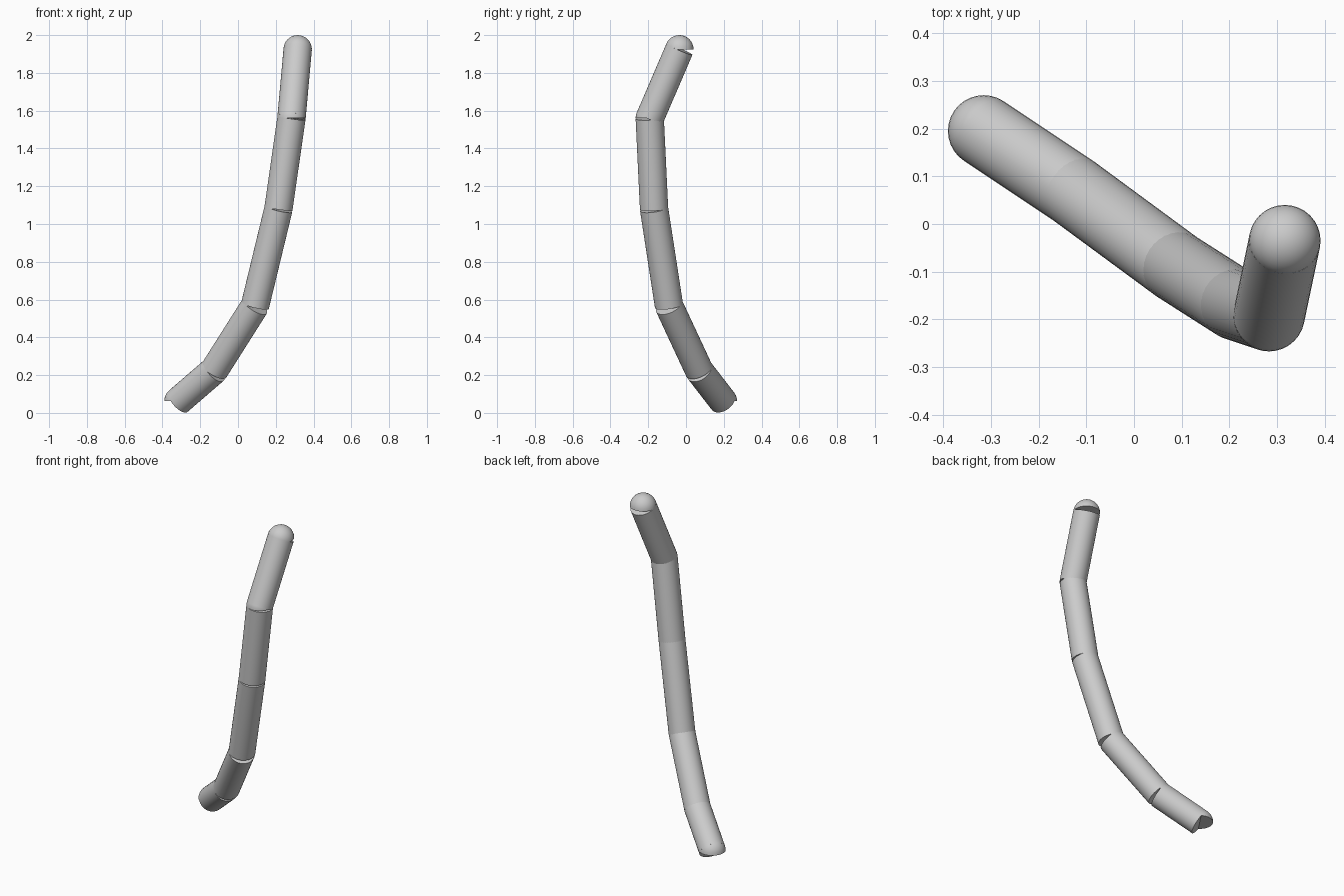
import bpy, bmesh
from mathutils import Vector, Matrix

if "Cube" in bpy.data.objects:
    bpy.data.objects.remove(bpy.data.objects["Cube"], do_unlink=True)

RADIUS = 0.075
SIDES = 32
# Centre line, from the low end to the top
JOINTS = [Vector(p) for p in (
    (-0.315, 0.195, 0.063), (-0.126, 0.069, 0.226), (0.09, -0.09, 0.567),
    (0.214, -0.169, 1.08), (0.283, -0.192, 1.56), (0.316, -0.035, 1.925))]

grey = bpy.data.materials.new("plain grey")
grey.use_nodes = True
grey.diffuse_color = (0.6, 0.6, 0.6, 1)
grey.node_tree.nodes["Principled BSDF"].inputs["Base Color"].default_value = grey.diffuse_color


def finish(bm, name):
    """Turn a bmesh into a smooth object with sharp cap edges."""
    mesh = bpy.data.meshes.new(name)
    bm.to_mesh(mesh)
    bm.free()
    mesh.materials.append(grey)
    obj = bpy.data.objects.new(name, mesh)
    bpy.context.collection.objects.link(obj)
    bpy.ops.object.select_all(action='DESELECT')
    obj.select_set(True)
    bpy.context.view_layer.objects.active = obj
    bpy.ops.object.shade_smooth_by_angle()


def tube(name, a, b):
    """Capped straight cylinder between two joints."""
    axis = b - a
    turn = axis.to_track_quat('Z', 'Y').to_matrix().to_4x4()
    bm = bmesh.new()
    bmesh.ops.create_cone(bm, cap_ends=True, segments=SIDES, radius1=RADIUS,
                          radius2=RADIUS, depth=axis.length,
                          matrix=Matrix.Translation((a + b) / 2) @ turn)
    finish(bm, name)


def dome(name, centre):
    """Upper half of a ball with a flat underside."""
    bm = bmesh.new()
    bmesh.ops.create_uvsphere(bm, u_segments=SIDES, v_segments=SIDES // 2, radius=RADIUS)
    geom = bm.verts[:] + bm.edges[:] + bm.faces[:]
    bmesh.ops.bisect_plane(bm, geom=geom, plane_co=(0, 0, 0),
                           plane_no=(0, 0, 1), clear_inner=True)
    rim = [e for e in bm.edges if e.is_boundary]
    bmesh.ops.holes_fill(bm, edges=rim, sides=0)
    bmesh.ops.recalc_face_normals(bm, faces=bm.faces)
    bmesh.ops.translate(bm, verts=bm.verts, vec=centre)
    finish(bm, name)


# Straight tube segments
for i, (a, b) in enumerate(zip(JOINTS, JOINTS[1:])):
    tube(f"tube_segment_{i + 1}", a, b)

# Half-ball joints and end caps
for i, p in enumerate(JOINTS):
    dome(f"joint_dome_{i + 1}", p)
